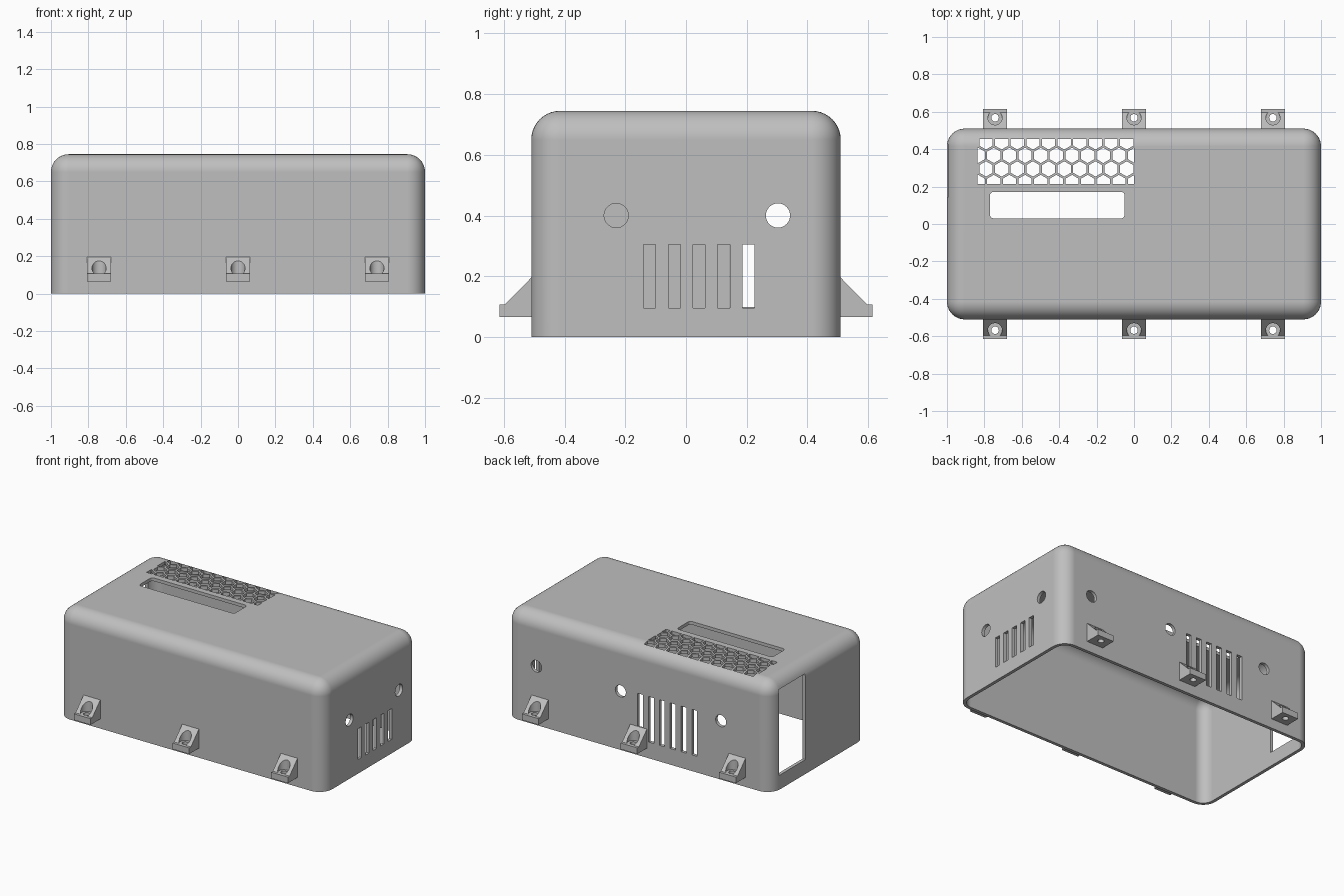
import bpy, bmesh, math
from mathutils import Matrix, Vector

if "Cube" in bpy.data.objects:
    bpy.data.objects.remove(bpy.data.objects["Cube"], do_unlink=True)

grey = bpy.data.materials.new("light_grey_plastic")
grey.use_nodes = True
colour = (0.52, 0.52, 0.52, 1)
grey.diffuse_color = colour
grey.node_tree.nodes["Principled BSDF"].inputs["Base Color"].default_value = colour


def make_object(name, bm):
    bmesh.ops.recalc_face_normals(bm, faces=bm.faces[:])
    mesh = bpy.data.meshes.new(name)
    bm.to_mesh(mesh)
    bm.free()
    mesh.materials.append(grey)
    obj = bpy.data.objects.new(name, mesh)
    bpy.context.collection.objects.link(obj)
    return obj


def activate(obj):
    bpy.ops.object.select_all(action='DESELECT')
    obj.select_set(True)
    bpy.context.view_layer.objects.active = obj


def cut(obj, cutter):
    cutter.hide_render = True
    mod = obj.modifiers.new("cut", 'BOOLEAN')
    mod.operation = 'DIFFERENCE'
    mod.solver = 'EXACT'
    mod.object = cutter
    activate(obj)
    bpy.ops.object.modifier_apply(modifier=mod.name)
    bpy.data.objects.remove(cutter, do_unlink=True)


def add_box(bm, low, high):
    low, high = Vector(low), Vector(high)
    size = Matrix.Diagonal((*(high - low), 1))
    bmesh.ops.create_cube(bm, size=1, matrix=Matrix.Translation((low + high) / 2) @ size)


def add_cylinder(bm, centre, radius, depth, axis='Z'):
    turn = {'X': Matrix.Rotation(math.pi / 2, 4, 'Y'),
            'Y': Matrix.Rotation(math.pi / 2, 4, 'X'), 'Z': Matrix()}[axis]
    bmesh.ops.create_cone(bm, cap_ends=True, segments=32, radius1=radius, radius2=radius,
                          depth=depth, matrix=Matrix.Translation(centre) @ turn)


def add_polygon(bm, points):
    bm.faces.new([bm.verts.new(p) for p in points])


def extrude_all(bm, offset):
    made = bmesh.ops.extrude_face_region(bm, geom=bm.faces[:])["geom"]
    bmesh.ops.translate(bm, vec=offset, verts=[g for g in made if isinstance(g, bmesh.types.BMVert)])


def rounded_cover(name, x, y, bottom, top, radius):
    bm = bmesh.new()
    add_box(bm, (-x, -y, bottom), (x, y, top))
    edges = [e for e in bm.edges if max(v.co.z for v in e.verts) > bottom + 0.01]
    bmesh.ops.bevel(bm, geom=edges, offset=radius, segments=10, profile=0.5, affect='EDGES')
    return make_object(name, bm)


def smooth(obj):
    activate(obj)
    bpy.ops.object.shade_smooth_by_angle(angle=math.radians(30))
    mod = obj.modifiers.new("even_shading", 'WEIGHTED_NORMAL')
    mod.keep_sharp = True


# Hollow cover, open underneath
WALL = 0.022
X, Y, H, R = 1.0, 0.51, 0.745, 0.095
cover = rounded_cover("cover", X, Y, 0, H, R)
cut(cover, rounded_cover("cavity", X - WALL, Y - WALL, -0.2, H - WALL, R - WALL))

# Openings in the end walls and the back wall
bm = bmesh.new()
for k in range(5):
    y = -0.12 + 0.0815 * k
    add_box(bm, (0.9, y - 0.02, 0.095), (1.1, y + 0.02, 0.305))
for k in range(6):
    x = -0.013 - 0.0815 * k
    add_box(bm, (x - 0.02, 0.42, 0.11), (x + 0.02, 0.6, 0.42))
for y in (-0.23, 0.303):
    add_cylinder(bm, (X, y, 0.4), 0.04, 0.2, 'X')
for x in (0.77, 0.136, -0.62):
    add_cylinder(bm, (x, Y, 0.4), 0.04, 0.2, 'Y')
add_box(bm, (-1.1, 0.143, 0.098), (-0.9, 0.428, 0.68))
cut(cover, make_object("wall_openings", bm))

# Long display window in the top
bm = bmesh.new()
add_box(bm, (-0.77, 0.03, 0.6), (-0.05, 0.172, 0.9))
upright = [e for e in bm.edges if abs(e.verts[0].co.z - e.verts[1].co.z) > 0.1]
bmesh.ops.bevel(bm, geom=upright, offset=0.02, segments=5, profile=0.5, affect='EDGES')
cut(cover, make_object("top_window", bm))

# Honeycomb vent in the top, trimmed to a rectangle
bm = bmesh.new()
PITCH, HEX = 0.0836, 0.041
for row in range(4):
    for col in range(-1, 12):
        x = -0.833 + PITCH * (col + 0.5 * (row % 2))
        y = 0.222 + PITCH * 0.866 * row
        angles = [math.pi / 3 * k for k in range(6)]
        add_polygon(bm, [(x + HEX * math.sin(a), y + HEX * math.cos(a), 0.6) for a in angles])
for point, normal in (((-0.838, 0, 0), (-1, 0, 0)), ((0, 0, 0), (1, 0, 0)),
                      ((0, 0.214, 0), (0, -1, 0)), ((0, 0.455, 0), (0, 1, 0))):
    bmesh.ops.bisect_plane(bm, geom=bm.verts[:] + bm.edges[:] + bm.faces[:], dist=1e-5,
                           plane_co=point, plane_no=normal, clear_outer=True)
extrude_all(bm, (0, 0, 0.3))
cut(cover, make_object("honeycomb", bm))
smooth(cover)

# Gusseted screw tabs along the front and back
PROFILE = [(0.5, 0.065), (0.615, 0.065), (0.615, 0.107), (0.597, 0.107), (0.51, 0.195), (0.5, 0.195)]


def screw_tab(name, x, side):
    bm = bmesh.new()
    add_polygon(bm, [(-0.063, y, z) for y, z in PROFILE])
    extrude_all(bm, (0.126, 0, 0))
    tab = make_object(name, bm)
    for radius, bottom in ((0.038, 0.105), (0.02, 0.0)):
        bm = bmesh.new()
        add_cylinder(bm, (0, 0.568, bottom + 0.2), radius, 0.4)
        cut(tab, make_object("screw_hole", bm))
    turn = Matrix.Rotation(0 if side == "back" else math.pi, 4, 'Z')
    tab.data.transform(Matrix.Translation((x, 0, 0)) @ turn)
    smooth(tab)


for side in ("front", "back"):
    for place, x in (("right", -0.743), ("middle", 0), ("left", 0.743)):
        screw_tab(f"{side}_{place}_screw_tab", x, side)
